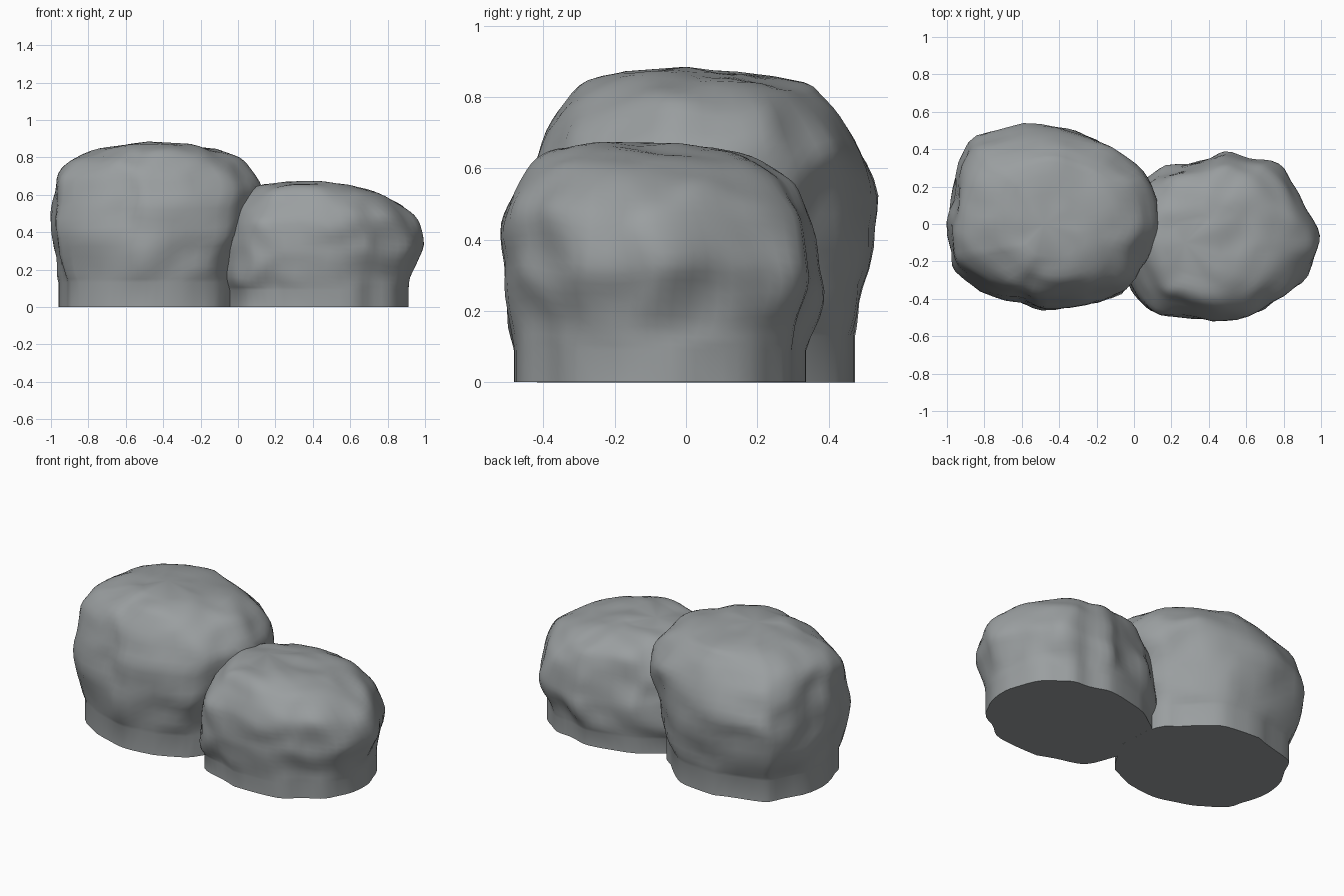
import bpy, bmesh
from mathutils import Vector, noise

if "Cube" in bpy.data.objects:
    bpy.data.objects.remove(bpy.data.objects["Cube"])

stone = bpy.data.materials.new("stone")
stone.diffuse_color = (0.325, 0.345, 0.352, 1)
stone.use_nodes = True
stone.node_tree.nodes["Principled BSDF"].inputs["Base Color"].default_value = stone.diffuse_color


def spline(pts, steps, closed):
    """Catmull-Rom resampling of a list of equal-length tuples."""
    n, out = len(pts), []
    for i in range(n if closed else n - 1):
        if closed:
            q = [pts[(i + k) % n] for k in (-1, 0, 1, 2)]
        else:
            q = [pts[min(max(i + k, 0), n - 1)] for k in (-1, 0, 1, 2)]
        for s in range(steps):
            t = s / steps
            out.append(tuple(
                0.5 * (2 * b + (c - a) * t + (2 * a - 5 * b + 4 * c - d) * t * t
                       + (3 * b - a - 3 * c + d) * t ** 3)
                for a, b, c, d in zip(*q)))
    if not closed:
        out.append(pts[-1])
    return out


def clamp(t):
    return min(1, max(0, t))


def make_rock(name, outline, levels, apex, skirt, offset):
    """Loft the plan outline through (z, xmin, xmax, ymin, ymax) levels, then roughen it."""
    xs, ys = [p[0] for p in outline], [p[1] for p in outline]
    unit = [((x - min(xs)) / (max(xs) - min(xs)), (y - min(ys)) / (max(ys) - min(ys)))
            for x, y in outline]
    plan = spline(unit, 3, True)
    rows = [levels[0]] + spline(levels[1:], 3, False)
    bm = bmesh.new()
    rings = []
    for z, x0, x1, y0, y1 in rows:
        ring = []
        # the section is rounder at the foot and towards the top
        h = max(z, skirt) / apex[2]
        w = 0.15 + 0.45 * clamp((h - 0.55) / 0.35) + 0.4 * clamp((0.5 - h) / 0.35)
        for u, v in plan:
            c = Vector((u - 0.5, v - 0.5))
            c = c.lerp(c.normalized() * 0.5, w)
            p = Vector(((x0 + x1) / 2 + c.x * (x1 - x0), (y0 + y1) / 2 + c.y * (y1 - y0), z))
            # lumps fade to a purely vertical wall in the skirt
            s = Vector((p.x, p.y, max(z, skirt))) + offset
            d = noise.noise_vector(s * 3.5) * 0.022 + noise.noise_vector(s * 7) * 0.02
            d.z *= clamp((z - skirt) / 0.1) * 0.8
            ring.append(bm.verts.new(p + d))
        rings.append(ring)
    n = len(plan)
    for a, b in zip(rings, rings[1:]):
        for i in range(n):
            j = (i + 1) % n
            bm.faces.new((a[i], a[j], b[j], b[i]))
    top = bm.verts.new(apex)
    for i in range(n):
        bm.faces.new((rings[-1][i], rings[-1][(i + 1) % n], top))
    bm.faces.new(rings[0])
    bmesh.ops.recalc_face_normals(bm, faces=bm.faces)
    me = bpy.data.meshes.new(name)
    bm.to_mesh(me)
    bm.free()
    me.materials.append(stone)
    ob = bpy.data.objects.new(name, me)
    bpy.context.collection.objects.link(ob)
    return ob


# Tall boulder on the left
large = make_rock(
    "large_rock",
    [(-1, -.15), (-.97, -.26), (-.75, -.39), (-.6, -.4), (-.47, -.45), (-.25, -.43),
     (-.03, -.37), (.04, -.2), (.11, -.06), (.11, .06), (.07, .26), (-.05, .35),
     (-.2, .45), (-.35, .51), (-.6, .53), (-.86, .49), (-.93, .4), (-.97, .2), (-1, .03)],
    [(0, -.95, .02, -.41, .47), (.13, -.95, .02, -.41, .47),
     (.22, -.97, .03, -.43, .5), (.38, -.99, .07, -.45, .515), (.52, -.99, .11, -.445, .52),
     (.64, -.97, .125, -.41, .485), (.73, -.94, .07, -.375, .43), (.79, -.87, 0, -.335, .375),
     (.835, -.74, -.12, -.28, .31), (.87, -.6, -.3, -.17, .1)],
    (-.48, 0, .885), .13, Vector((3, 1, 7)))

# Lower boulder on the right
small = make_rock(
    "small_rock",
    [(1, -.06), (.97, -.15), (.9, -.32), (.78, -.41), (.68, -.48), (.5, -.515),
     (.25, -.49), (.1, -.48), (.02, -.42), (-.03, -.3), (-.1, -.08), (-.04, .12),
     (.07, .24), (.17, .31), (.38, .34), (.5, .385), (.62, .345), (.75, .355),
     (.84, .27), (.9, .17), (.94, .06)],
    [(.0004, -.08, .92, -.485, .33), (.09, -.08, .92, -.485, .33),
     (.16, -.1, .93, -.5, .35), (.26, -.1, .965, -.515, .38), (.34, -.1, .985, -.51, .37),
     (.44, -.09, .96, -.51, .35), (.51, -.05, .915, -.49, .325), (.57, 0, .84, -.45, .29),
     (.62, .05, .73, -.41, .22), (.648, .11, .62, -.36, .12), (.662, .18, .48, -.27, 0)],
    (.27, -.1, .672), .09, Vector((8, 5, 2)))

# Fuse both boulders into one solid
mod = large.modifiers.new("fuse", 'BOOLEAN')
mod.operation = 'UNION'
mod.solver = 'EXACT'
mod.object = small
bpy.context.view_layer.objects.active = large
large.select_set(True)
bpy.ops.object.modifier_apply(modifier="fuse")
bpy.data.objects.remove(small)
large.name = "boulder_pair"
bpy.ops.object.shade_smooth_by_angle(angle=0.7)
